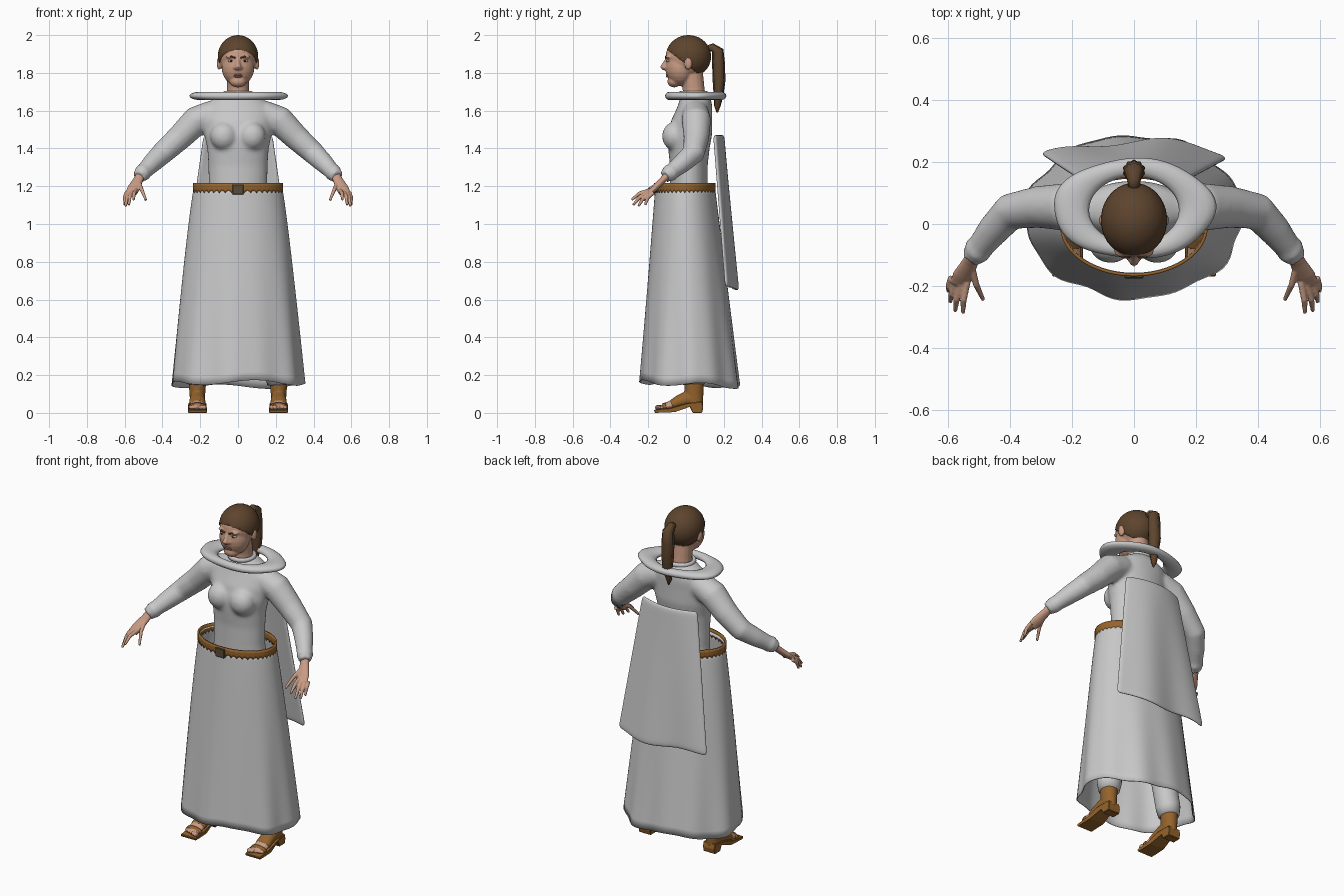
import bpy, bmesh, math
from math import sin, cos, pi
from mathutils import Vector, Matrix

if "Cube" in bpy.data.objects:
    bpy.data.objects.remove(bpy.data.objects["Cube"])

def material(name, r, g, b):
    m = bpy.data.materials.new(name)
    m.use_nodes = True
    m.diffuse_color = (r, g, b, 1)
    bsdf = m.node_tree.nodes["Principled BSDF"]
    bsdf.inputs["Base Color"].default_value = (r, g, b, 1)
    bsdf.inputs["Roughness"].default_value = 0.8
    return m

CLOTH = material("grey cloth", 0.58, 0.58, 0.58)
SKIN = material("skin", 0.58, 0.33, 0.23)
HAIR = material("brown hair", 0.11, 0.058, 0.027)
LEATHER = material("tan leather", 0.30, 0.125, 0.025)
METAL = material("dark buckle", 0.10, 0.07, 0.04)
WHITE = material("eye white", 0.65, 0.6, 0.55)
DARK = material("dark iris", 0.03, 0.02, 0.015)
LIPS = material("lips", 0.42, 0.19, 0.14)

def ball(bm, centre, size, segs=24):
    mat = Matrix.Translation(centre) @ Matrix.Diagonal((*size, 1))
    return bmesh.ops.create_uvsphere(bm, u_segments=segs, v_segments=segs // 2, radius=1, matrix=mat)

def tube(bm, pts, n=16, ref=(0, 1, 0), flat=False, ridge=0):
    """Capped tube through (x, y, z, radius[, second radius]) stations."""
    rings, ref = [], Vector(ref)
    for i, p in enumerate(pts):
        a, b = pts[max(i - 1, 0)], pts[min(i + 1, len(pts) - 1)]
        t = Vector((0, 0, 1)) if flat else (Vector(b[:3]) - Vector(a[:3])).normalized()
        u = ref.cross(t).normalized()
        v = t.cross(u)
        ring = []
        for k in range(n):
            ang, g = 2 * pi * k / n, 1 - ridge * (k % 2)
            ring.append(bm.verts.new(Vector(p[:3]) + g * (u * cos(ang) * p[3] + v * sin(ang) * p[-1])))
        rings.append(ring)
    for r, s in zip(rings, rings[1:]):
        for k in range(n):
            bm.faces.new((r[k], r[(k + 1) % n], s[(k + 1) % n], s[k]))
    bm.faces.new(rings[0][::-1])
    bm.faces.new(rings[-1])

def sheet(bm, f, nu, nv, closed_u=True, closed_v=False):
    """Grid surface from f(u, v), both in 0..1."""
    ru, rv = (nu if closed_u else nu + 1), (nv if closed_v else nv + 1)
    g = [[bm.verts.new(f(i / nu, j / nv)) for j in range(rv)] for i in range(ru)]
    for i in range(nu):
        for j in range(nv):
            a, b, c, d = i, (i + 1) % ru, j, (j + 1) % rv
            bm.faces.new((g[a][c], g[b][c], g[b][d], g[a][d]))

def finish(name, bm, mat, smooth=True, voxel=0, relax=4, thick=0, subdiv=0):
    bmesh.ops.recalc_face_normals(bm, faces=bm.faces)
    for f in bm.faces:
        f.smooth = smooth
    me = bpy.data.meshes.new(name)
    bm.to_mesh(me)
    bm.free()
    me.materials.append(mat)
    ob = bpy.data.objects.new(name, me)
    bpy.context.collection.objects.link(ob)
    if thick:
        m = ob.modifiers.new("thickness", "SOLIDIFY")
        m.thickness, m.offset = thick, 0
    if voxel:
        m = ob.modifiers.new("blend", "REMESH")
        m.mode, m.voxel_size, m.use_smooth_shade = "VOXEL", voxel, True
        m = ob.modifiers.new("relax", "SMOOTH")
        m.factor, m.iterations = 0.5, relax
    if subdiv:
        ob.modifiers.new("round", "SUBSURF").levels = subdiv
    return ob

SIDES = (("left", 1), ("right", -1))

# Blouse: torso, bust and sleeves blended into one skin
bm = bmesh.new()
tube(bm, [(0, .02, .92, .13, .08), (0, .02, 1.0, .165, .105), (0, .02, 1.1, .165, .105),
          (0, .015, 1.2, .155, .1), (0, .015, 1.31, .157, .1), (0, .015, 1.4, .163, .11),
          (0, .02, 1.47, .178, .118), (0, .03, 1.55, .185, .108), (0, .045, 1.61, .18, .095),
          (0, .05, 1.65, .15, .085), (0, .045, 1.69, .075, .07)], 32, flat=True)
for _, s in SIDES:
    ball(bm, (s * .075, -.062, 1.465), (.072, .065, .075))
    tube(bm, [(s * .13, .05, 1.585, .072), (s * .22, .055, 1.548, .078), (s * .31, .055, 1.457, .068),
              (s * .40, .04, 1.375, .06), (s * .455, -.02, 1.322, .052), (s * .525, -.11, 1.25, .037)], 20)
    # Rolled cuff
    tube(bm, [(s * .498, -.075, 1.277, .042), (s * .506, -.085, 1.269, .05),
              (s * .512, -.092, 1.262, .04)], 20)
finish("blouse", bm, CLOTH, voxel=.011, relax=7)

# Neckband and wide collar ring
bm = bmesh.new()
def band(u, v):
    a, b = 2 * pi * u, 2 * pi * v
    r = .068 + .012 * cos(b)
    return (r * cos(a), .04 + r * sin(a), 1.69 + .014 * sin(b))
sheet(bm, band, 32, 8, closed_v=True)
finish("neckband", bm, CLOTH)

bm = bmesh.new()
def collar(u, v):
    a, b = 2 * pi * u, 2 * pi * v
    wave = 1 + .02 * sin(5 * a + 1)
    outer = Vector((.262 * cos(a) * wave, .05 + .162 * sin(a) * wave, 1.678))
    inner = Vector((.145 * cos(a), .045 + .108 * sin(a), 1.678))
    p = (outer + inner) / 2 + (outer - inner) / 2 * cos(b)
    p.z += .022 * sin(b)
    return p
sheet(bm, collar, 64, 12, closed_v=True)
finish("collar_ring", bm, CLOTH)

# Trouser legs
for side, s in SIDES:
    bm = bmesh.new()
    tube(bm, [(s * .085, .02, 1.02, .085), (s * .105, .02, .85, .088), (s * .15, .015, .6, .075),
              (s * .19, .03, .35, .07), (s * .21, .04, .2, .068), (s * .213, .042, .15, .058)], 20)
    finish(side + "_trouser_leg", bm, CLOTH)

# Flared skirt with soft folds and wavy hem
bm = bmesh.new()
def skirt(u, v):
    a = 2 * pi * u
    fold = v * v * (.006 * sin(7 * a) + .005 * sin(11 * a + 2))
    rx, ry = .23 + .12 * v ** .85 + fold, .155 + .107 * v + fold
    hem = .012 * sin(4 * a + .5) - .012 * sin(a)
    return (rx * cos(a), -.005 + .028 * v + ry * sin(a), 1.2 - v * (1.05 - hem))
sheet(bm, skirt, 96, 24)
finish("skirt", bm, CLOTH, thick=.005)

# Belt with scalloped lower edge
bm = bmesh.new()
def belt(u, v):
    a = 2 * pi * u
    z = 1.216 - v * (.052 - .013 * abs(sin(22 * a)))
    return (.234 * cos(a), -.006 + .158 * sin(a), z)
sheet(bm, belt, 176, 3)
finish("belt", bm, LEATHER, thick=.01)

bm = bmesh.new()
bmesh.ops.create_cube(bm, size=1, matrix=Matrix.Translation((0, -.168, 1.182)) @ Matrix.Diagonal((.06, .016, .054, 1)))
bmesh.ops.bevel(bm, geom=bm.edges[:], offset=.003, segments=1, affect="EDGES")
finish("buckle", bm, METAL, smooth=False)

# Hanging back panel
bm = bmesh.new()
def panel(u, v):
    x = 2 * u - 1
    wave = v * .016 * sin(9 * u + 1.5) * (1 - x * x * .5)
    y = .148 + .07 * v + .045 * (1 - x * x) + wave
    return (x * (.182 + .118 * v), y, 1.472 - v * .815 + .01 * v * sin(8 * u))
sheet(bm, panel, 16, 16, closed_u=False)
finish("back_panel", bm, CLOTH, thick=.02, subdiv=2)

# Head, neck, nose and ears
bm = bmesh.new()
ball(bm, (0, .01, 1.885), (.1, .118, .113))
ball(bm, (0, -.03, 1.83), (.087, .08, .1))
ball(bm, (0, -.063, 1.755), (.045, .036, .032))
tube(bm, [(0, .045, 1.63, .064), (0, .04, 1.72, .058), (0, .03, 1.8, .06)])
tube(bm, [(0, -.1, 1.875, .009), (0, -.112, 1.85, .012), (0, -.121, 1.832, .017), (0, -.112, 1.82, .013)], 12, (1, 0, 0))
for _, s in SIDES:
    ball(bm, (s * .1, .012, 1.85), (.013, .021, .034))
    ball(bm, (s * .014, -.108, 1.827), (.012, .012, .01))
    ball(bm, (s * .036, -.09, 1.886), (.03, .018, .01))
finish("head", bm, SKIN, voxel=.0055, relax=4)

# Eyes, brows and mouth
for side, s in SIDES:
    for part, mat, y, size in (("eye", WHITE, -.092, (.016, .011, .007)),
                               ("iris", DARK, -.097, (.0065, .008, .0065))):
        bm = bmesh.new()
        ball(bm, (s * .037, y, 1.863), size, 16)
        finish(side + "_" + part, bm, mat)
    bm = bmesh.new()
    tube(bm, [(s * .014, -.107, 1.879, .004), (s * .036, -.106, 1.887, .005), (s * .06, -.089, 1.883, .003)], 8, (0, 0, 1))
    finish(side + "_eyebrow", bm, HAIR)
for name, z in (("upper_lip", 1.79), ("lower_lip", 1.781)):
    bm = bmesh.new()
    ball(bm, (0, -.097, z), (.026, .0095, .0055), 16)
    finish(name, bm, LIPS)

# Hair cap cut along the hairline, and ponytail
bm = bmesh.new()
ball(bm, (0, .013, 1.887), (.107, .12, .113), 40)
cut = bmesh.ops.bisect_plane(bm, geom=bm.verts[:] + bm.edges[:] + bm.faces[:], plane_co=(0, -.1, 1.922),
                             plane_no=(0, .155, .2), clear_inner=True)
bmesh.ops.holes_fill(bm, edges=[e for e in bm.edges if e.is_boundary], sides=0)
finish("hair_cap", bm, HAIR)
bm = bmesh.new()
tube(bm, [(0, .11, 1.925, .018), (0, .14, 1.935, .022), (0, .168, 1.915, .032, .034), (0, .172, 1.85, .034, .038),
          (0, .175, 1.76, .034, .036), (.003, .172, 1.68, .026, .028), (-.004, .166, 1.625, .017),
          (0, .165, 1.59, .004)], 20, (1, 0, 0), ridge=.14)
finish("ponytail", bm, HAIR)

# Hands: (knuckle, tip) for each finger, thumb last
FINGERS = (((.54, -.19, 1.178), (.553, -.288, 1.128)), ((.56, -.195, 1.168), (.578, -.28, 1.1)),
           ((.577, -.187, 1.163), (.594, -.252, 1.094)), ((.59, -.172, 1.165), (.6, -.217, 1.1)),
           ((.525, -.135, 1.22), (.487, -.245, 1.125)))
for side, s in SIDES:
    bm = bmesh.new()
    tube(bm, [(s * .515, -.095, 1.262, .021, .024), (s * .53, -.125, 1.23, .018, .027),
              (s * .552, -.165, 1.19, .017, .034), (s * .565, -.195, 1.163, .012, .032)], 16, (1, 0, 0))
    for a, b in FINGERS:
        a, b = Vector(a), Vector(b)
        mid = (a + b) / 2 + Vector((.004, -.006, .01))
        pts = [(s * p.x, p.y, p.z, r) for p, r in ((a, .0115), (mid, .0105), (b, .007))]
        tube(bm, pts, 10, (1, 0, 0))
    finish(side + "_hand", bm, SKIN, voxel=.004, relax=3)

# Feet with open-toed heeled shoes
SOLE = ((-.165, 0), (-.17, .016), (-.08, .026), (0, .05), (.085, .06), (.092, .03), (.085, 0),
        (.035, 0), (.02, .032), (-.06, .004))
for side, s in SIDES:
    x = s * .215
    bm = bmesh.new()
    tube(bm, [(x, .06, .075, .03, .035), (x, 0, .075, .036, .036), (x, -.06, .047, .028, .042),
              (x, -.12, .03, .016, .044), (x, -.135, .028, .01, .042)], 16, (1, 0, 0))
    for i in range(5):
        big = .014 - .0012 * i
        ball(bm, (x + s * (i * .019 - .037), -.146 + .005 * i, .029), (big * .8, big * 1.5, big), 12)
    finish(side + "_foot", bm, SKIN, voxel=.004, relax=2)

    bm = bmesh.new()
    side_face = bm.faces.new([bm.verts.new((x - .05, y, z)) for y, z in SOLE])
    ext = bmesh.ops.extrude_face_region(bm, geom=[side_face])
    bmesh.ops.translate(bm, vec=(.1, 0, 0), verts=[v for v in ext["geom"] if isinstance(v, bmesh.types.BMVert)])
    for v in bm.verts:
        if v.co.y > .01:
            v.co.x = x + (v.co.x - x) * .78
    bmesh.ops.bevel(bm, geom=bm.edges[:], offset=.003, segments=1, affect="EDGES")
    finish(side + "_sole", bm, LEATHER, smooth=False)

    # Ankle upper, vamp and toe strap
    bm = bmesh.new()
    tube(bm, [(x, .045, .04, .038, .045), (x, .042, .09, .041, .05), (x, .042, .155, .046, .052)], 20, flat=True)
    tube(bm, [(x, .06, .07, .03, .038), (x, 0, .072, .042, .041), (x, -.04, .058, .034, .043),
              (x, -.075, .042, .026, .046)], 20, (1, 0, 0))
    finish(side + "_shoe_upper", bm, LEATHER, voxel=.005, relax=4)
    bm = bmesh.new()
    tube(bm, [(x, -.105, .034, .022, .049), (x, -.122, .03, .02, .049)], 20, (1, 0, 0))
    finish(side + "_toe_strap", bm, LEATHER)
